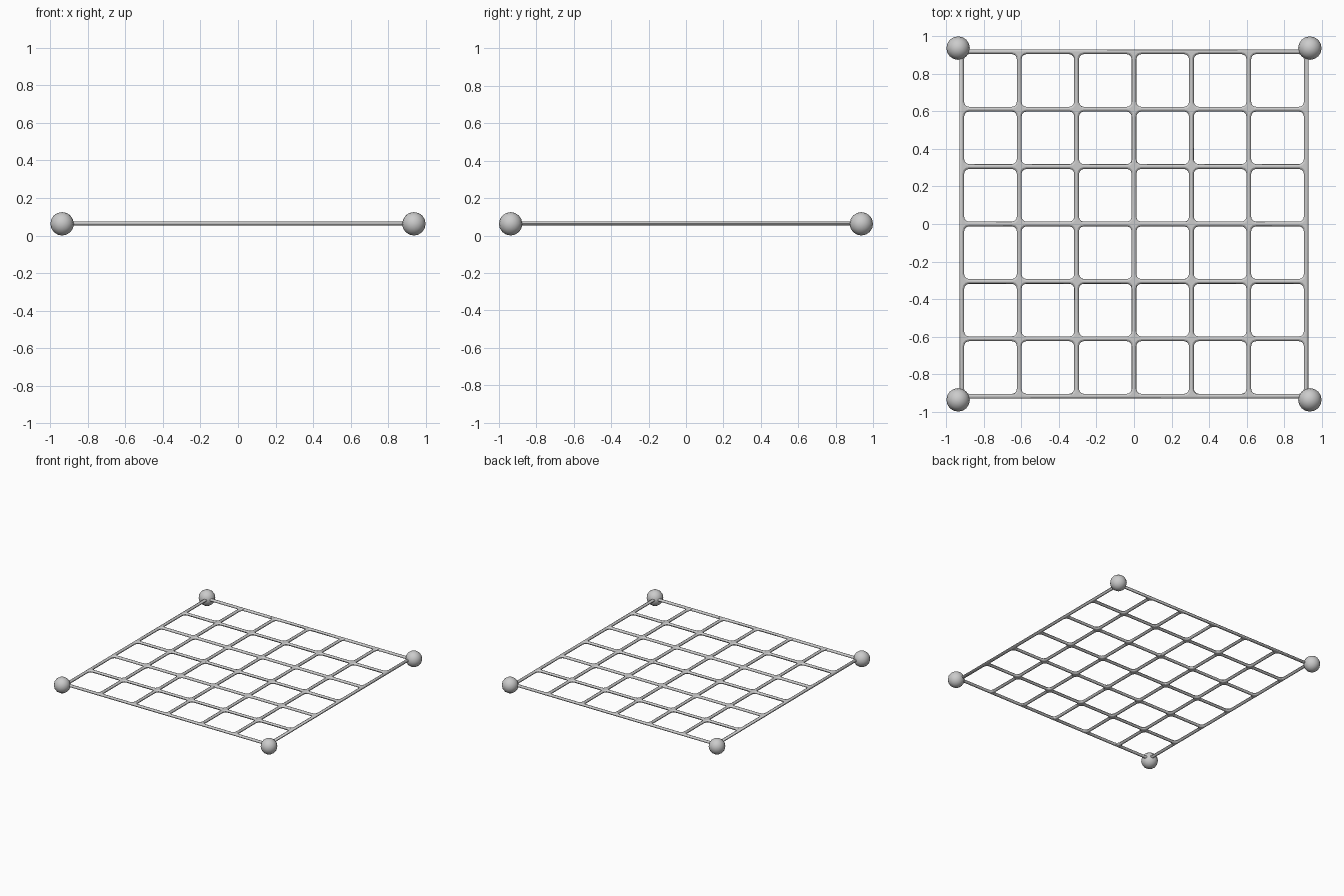
import bpy
from math import sin, cos, pi

if "Cube" in bpy.data.objects:
    bpy.data.objects.remove(bpy.data.objects["Cube"])

HALF = 0.918          # centre line of the outer bars
N = 6                 # cells per side
PITCH = 2 * HALF / N
BALL_R = 0.0625
BALL_POS = 1 - BALL_R
Z = 0.065
CORE = 0.002          # half width of the flat core of each bar
ROUND = 0.0105        # rounding added around the core
FILLET = 0.036


def add_loop(curve, points):
    s = curve.splines.new('POLY')
    s.points.add(len(points) - 1)
    for p, (x, y) in zip(s.points, points):
        p.co = (x, y, 0, 1)
    s.use_cyclic_u = True


def rounded_square(cx, cy, half, r, steps=3):
    pts = []
    for k, (sx, sy) in enumerate([(1, 1), (-1, 1), (-1, -1), (1, -1)]):
        for i in range(steps + 1):
            a = pi / 2 * (k + i / steps)
            pts.append((cx + sx * (half - r) + r * cos(a),
                        cy + sy * (half - r) + r * sin(a)))
    return pts


# wire lattice: outer square with rounded cell openings, bevelled to round bars
curve = bpy.data.curves.new("wire_lattice", 'CURVE')
curve.dimensions = '2D'
curve.fill_mode = 'BOTH'
curve.bevel_depth = ROUND
curve.bevel_resolution = 1
e = HALF + CORE
add_loop(curve, [(e, e), (-e, e), (-e, -e), (e, -e)])
for i in range(N):
    for j in range(N):
        add_loop(curve, rounded_square(-HALF + (i + 0.5) * PITCH,
                                       -HALF + (j + 0.5) * PITCH,
                                       PITCH / 2 - CORE, FILLET))
lattice = bpy.data.objects.new("wire_lattice", curve)
lattice.location.z = Z
bpy.context.collection.objects.link(lattice)
bpy.context.view_layer.objects.active = lattice
lattice.select_set(True)
bpy.ops.object.convert(target='MESH')
bpy.ops.object.shade_smooth_by_angle(angle=pi / 4)

# corner balls
for sx in (-1, 1):
    for sy in (-1, 1):
        bpy.ops.mesh.primitive_uv_sphere_add(
            segments=16, ring_count=8, radius=BALL_R,
            location=(sx * BALL_POS, sy * BALL_POS, BALL_R))
        ball = bpy.context.object
        ball.name = "corner_ball_%s_%s" % ("back" if sy > 0 else "front",
                                           "right" if sx > 0 else "left")
        bpy.ops.object.shade_smooth_by_angle(angle=pi / 6)
